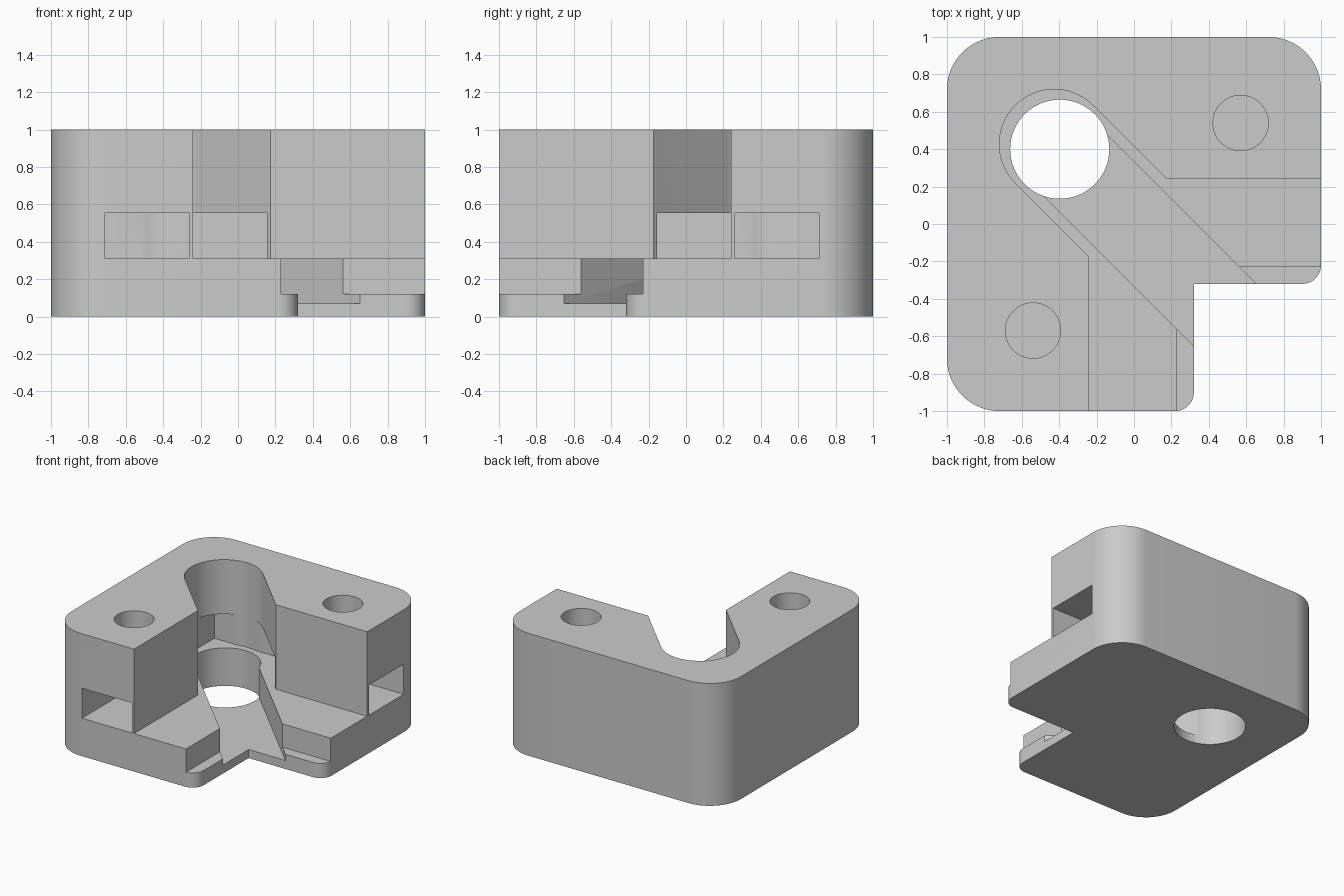
import bpy
import bmesh
from math import cos, sin, pi
from mathutils import Vector

if "Cube" in bpy.data.objects:
    bpy.data.objects.remove(bpy.data.objects["Cube"], do_unlink=True)

grey = bpy.data.materials.new("light grey")
grey.use_nodes = True
grey.diffuse_color = (0.6, 0.6, 0.6, 1)
grey.node_tree.nodes["Principled BSDF"].inputs["Base Color"].default_value = (0.6, 0.6, 0.6, 1)


def prism(name, outline, z0, z1):
    """Extrude a flat outline from z0 up to z1."""
    bm = bmesh.new()
    face = bm.faces.new([bm.verts.new((p[0], p[1], z0)) for p in outline])
    ext = bmesh.ops.extrude_face_region(bm, geom=[face])
    tops = [g for g in ext["geom"] if isinstance(g, bmesh.types.BMVert)]
    bmesh.ops.translate(bm, verts=tops, vec=(0, 0, z1 - z0))
    bmesh.ops.recalc_face_normals(bm, faces=bm.faces)
    mesh = bpy.data.meshes.new(name)
    bm.to_mesh(mesh)
    bm.free()
    mesh.materials.append(grey)
    obj = bpy.data.objects.new(name, mesh)
    bpy.context.collection.objects.link(obj)
    return obj


def rounded(corners, steps=14):
    """Outline with right-angled corners (x, y, radius) rounded off."""
    points = []
    for i, (x, y, r) in enumerate(corners):
        c = Vector((x, y))
        if r == 0:
            points.append(c)
            continue
        a = (Vector(corners[i - 1][:2]) - c).normalized() * r
        b = (Vector(corners[(i + 1) % len(corners)][:2]) - c).normalized() * r
        for k in range(steps + 1):
            t = pi / 2 * k / steps
            points.append(c + a * (1 - sin(t)) + b * (1 - cos(t)))
    return points


def rect(x0, y0, x1, y1):
    return [(x0, y0), (x1, y0), (x1, y1), (x0, y1)]


def circle(x, y, r, n=64):
    return [(x + r * cos(2 * pi * k / n), y + r * sin(2 * pi * k / n)) for k in range(n)]


def channel(x, r, steps):
    """Diagonal slot of half-width r starting at (x, -x), with a round end."""
    points = [(x + r * cos(pi / 4 + pi * k / steps), -x + r * sin(pi / 4 + pi * k / steps))
              for k in range(steps + 1)]
    run = 1.6
    return points + [(points[-1][0] + run, points[-1][1] - run),
                     (points[0][0] + run, points[0][1] - run)]


def mirrored(outline):
    """Reflect across the diagonal that the bracket is symmetric about."""
    return [(-y, -x) for x, y in outline]


# L-shaped body with rounded outer corners
body = prism("corner_bracket", rounded([
    (-1, -1, 0.28), (0.32, -1, 0.1), (0.32, -0.32, 0),
    (1, -0.32, 0.1), (1, 1, 0.28), (-1, 1, 0.28)]), 0, 1)

# Steps, diagonal channels, through hole, nut slots and screw holes
slot = rect(-0.71, -1.2, -0.26, 0.71)
screw = circle(-0.54, -0.57, 0.148)
cutters = [
    prism("upper_step_cutter", rect(-0.24, -1.2, 1.2, 0.24), 0.31, 1.2),
    prism("lower_step_cutter", rect(0.23, -1.2, 1.2, -0.23), 0.12, 0.5),
    prism("upper_channel_cutter", channel(-0.427, 0.293, 32), 0.31, 1.2),
    prism("floor_channel_cutter", channel(-0.397, 0.235, 1), 0.07, 0.4),
    prism("through_hole_cutter", circle(-0.397, 0.4, 0.265), -0.2, 0.4),
    prism("nut_slot_cutter_left", slot, 0.31, 0.555),
    prism("nut_slot_cutter_right", mirrored(slot), 0.31, 0.555),
    prism("screw_hole_cutter_left", screw, 0.4, 1.2),
    prism("screw_hole_cutter_right", mirrored(screw), 0.4, 1.2),
]

bpy.ops.object.select_all(action="DESELECT")
body.select_set(True)
bpy.context.view_layer.objects.active = body
for cutter in cutters:
    cutter.hide_render = True
    mod = body.modifiers.new(cutter.name, "BOOLEAN")
    mod.operation = "DIFFERENCE"
    mod.solver = "EXACT"
    mod.object = cutter
    bpy.ops.object.modifier_apply(modifier=mod.name)
    bpy.data.objects.remove(cutter, do_unlink=True)

bpy.ops.object.shade_smooth_by_angle(angle=pi / 6)
